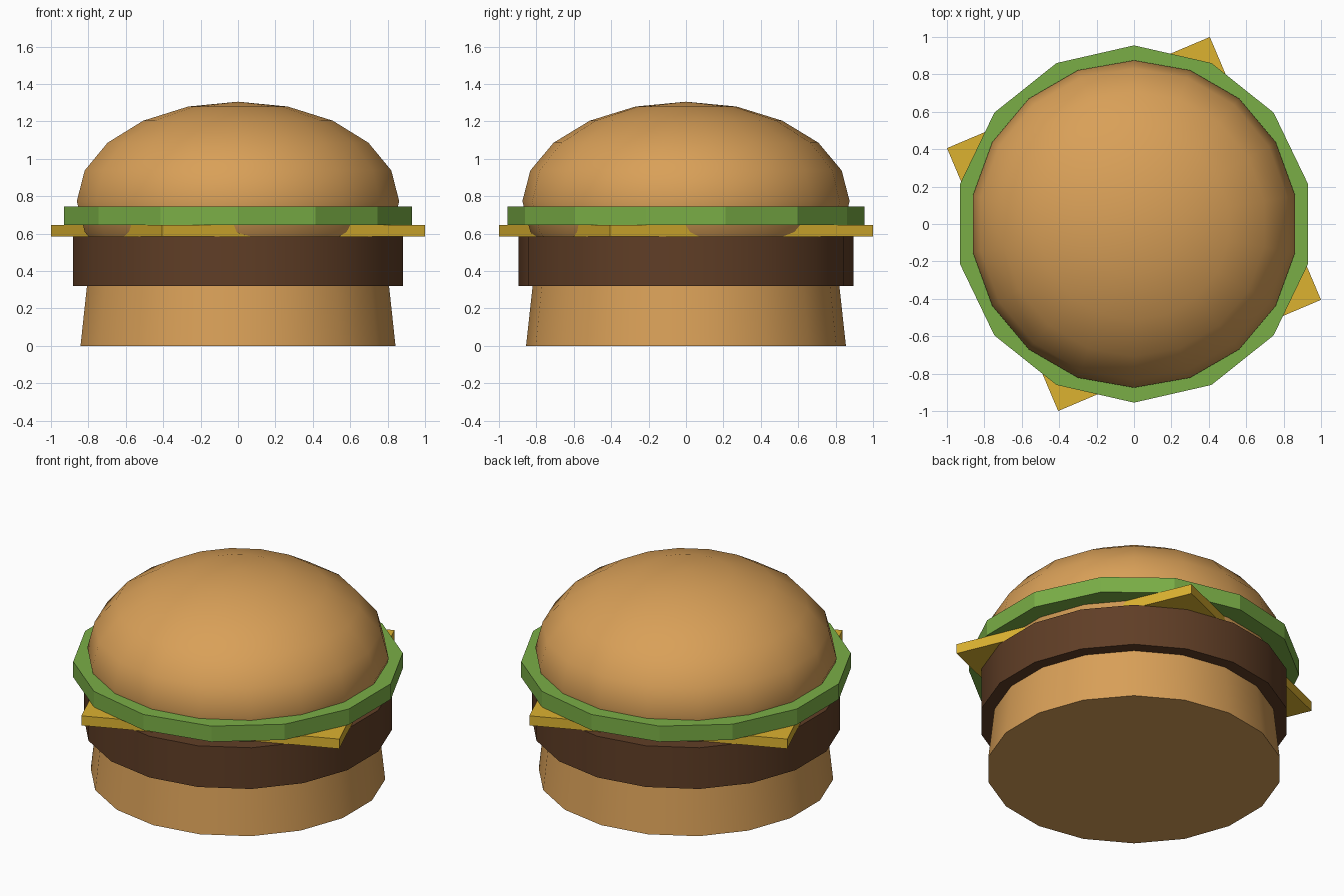
import bpy, bmesh, math

if "Cube" in bpy.data.objects:
    bpy.data.objects.remove(bpy.data.objects["Cube"])


def material(name, rgb):
    def lin(c):
        c /= 255
        return c / 12.92 if c <= 0.04045 else ((c + 0.055) / 1.055) ** 2.4
    m = bpy.data.materials.new(name)
    m.diffuse_color = (*[lin(c) for c in rgb], 1)
    m.use_nodes = True
    m.node_tree.nodes["Principled BSDF"].inputs["Base Color"].default_value = m.diffuse_color
    return m


def lathe(name, profile, sides, mat, start=math.pi / 2, smooth=True):
    """Spin (radius, z) points, bottom to top, into a closed solid."""
    bm = bmesh.new()
    rings = []
    for r, z in profile:
        if r < 1e-5:
            rings.append([bm.verts.new((0, 0, z))] * sides)
        else:
            rings.append([bm.verts.new((r * math.cos(start + math.tau * i / sides),
                                        r * math.sin(start + math.tau * i / sides), z))
                          for i in range(sides)])
    for low, high in zip(rings, rings[1:]):
        for i in range(sides):
            j = (i + 1) % sides
            corners = dict.fromkeys((low[i], low[j], high[j], high[i]))
            bm.faces.new(list(corners))
    if profile[0][0] > 1e-5:
        bm.faces.new(rings[0][::-1])
    if profile[-1][0] > 1e-5:
        bm.faces.new(rings[-1])
    bmesh.ops.recalc_face_normals(bm, faces=bm.faces)
    mesh = bpy.data.meshes.new(name)
    bm.to_mesh(mesh)
    bm.free()
    mesh.materials.append(mat)
    obj = bpy.data.objects.new(name, mesh)
    bpy.context.collection.objects.link(obj)
    if smooth:
        bpy.ops.object.select_all(action='DESELECT')
        obj.select_set(True)
        bpy.context.view_layer.objects.active = obj
        bpy.ops.object.shade_smooth_by_angle(angle=math.radians(35))
    return obj


bread = material("toasted bread", (217, 160, 88))
meat = material("grilled meat", (96, 62, 38))
yellow = material("cheese yellow", (220, 178, 48))
green = material("lettuce green", (122, 174, 70))

# Tapered bottom bun and patty
lathe("bottom_bun", [(0.855, 0), (0.82, 0.32)], 18, bread)
lathe("patty", [(0.895, 0.32), (0.895, 0.583)], 18, meat)

# Square cheese slice, twisted so its corners poke out
lathe("cheese_slice", [(1.079, 0.583), (1.079, 0.645)], 4, yellow,
      start=math.pi / 4 + 0.4, smooth=False)

# Faceted lettuce disc
lathe("lettuce", [(0.955, 0.645), (0.955, 0.745)], 14, green, smooth=False)

# Top bun: squashed sphere sunk into the layers below
angles = [math.radians(-90 + 18 * i) for i in range(11)]
lathe("top_bun", [(0.875 * math.cos(a), 0.773 + 0.532 * math.sin(a)) for a in angles],
      18, bread)
